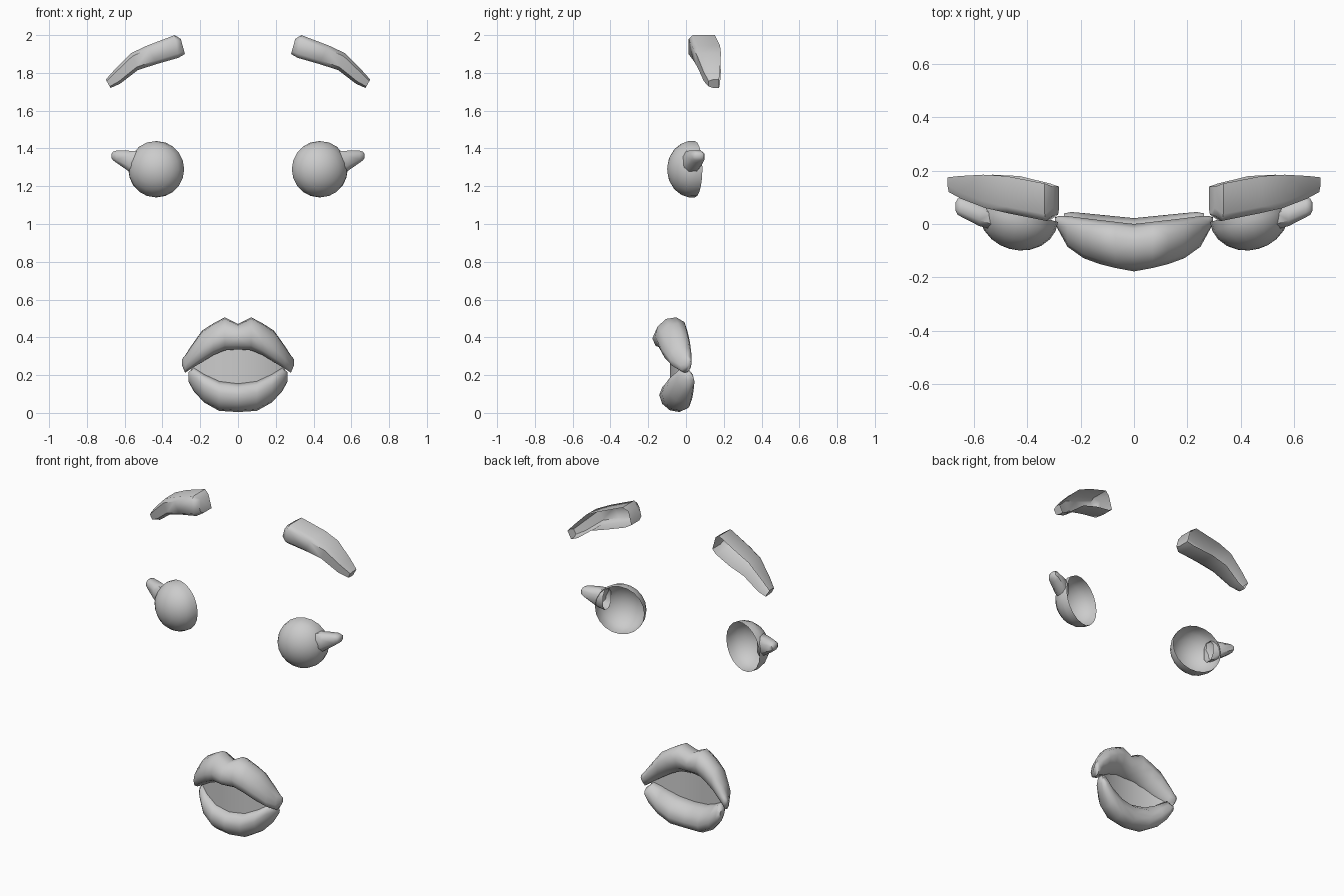
import bpy, bmesh, math
from mathutils import Vector, Matrix

if "Cube" in bpy.data.objects:
    bpy.data.objects.remove(bpy.data.objects["Cube"])

grey = bpy.data.materials.new("plain grey")
grey.diffuse_color = (0.6, 0.6, 0.6, 1)
grey.use_nodes = True
grey.node_tree.nodes["Principled BSDF"].inputs["Base Color"].default_value = grey.diffuse_color


def loft(name, rings, closed=True, cap_start=False, cap_end=False, mirror=True, angle=50):
    """Skin a list of equal-length point rings; mirrored across x."""
    bm = bmesh.new()
    rows = [[bm.verts.new(p) for p in r] for r in rings]
    n = len(rows[0])
    for a, b in zip(rows, rows[1:]):
        for i in range(n if closed else n - 1):
            j = (i + 1) % n
            bm.faces.new((a[i], a[j], b[j], b[i]))
    if cap_start:
        bm.faces.new(rows[0])
    if cap_end:
        bm.faces.new(rows[-1])
    bmesh.ops.remove_doubles(bm, verts=bm.verts, dist=1e-5)
    bmesh.ops.recalc_face_normals(bm, faces=bm.faces)
    me = bpy.data.meshes.new(name)
    bm.to_mesh(me)
    bm.free()
    me.materials.append(grey)
    ob = bpy.data.objects.new(name, me)
    bpy.context.collection.objects.link(ob)
    bpy.ops.object.select_all(action='DESELECT')
    ob.select_set(True)
    bpy.context.view_layer.objects.active = ob
    bpy.ops.object.shade_smooth_by_angle(angle=math.radians(angle))
    if mirror:
        ob.modifiers.new("mirror", 'MIRROR')
    return ob


# Eyebrows: bevelled bars, open at the back
# (top x, top z, bottom x, bottom z, front y, back y)
brow = [(.303, 1.98, .281, 1.90, .035, .14), (.335, 2.0, .315, 1.88, .012, .152),
        (.48, 1.945, .43, 1.847, .04, .18), (.565, 1.905, .53, 1.815, .06, .185),
        (.655, 1.815, .625, 1.742, .095, .18), (.70, 1.765, .675, 1.72, .12, .175)]
rings = []
for tx, tz, bx, bz, f, b in brow:
    t, d = Vector((tx, 0, tz)), Vector((bx - tx, 0, bz - tz))
    rings.append([t + d * s + Vector((0, y, 0)) for s, y in
                  ((0, b), (0, f + .025), (.18, f), (.82, f), (1, f + .025), (1, b))])
loft("eyebrows", rings, closed=False, cap_start=True, cap_end=True)

# Eyes: hollow domes turned slightly outward
R, D, SEG = .15, .128, 20
turn = Matrix.Translation((.433, .03, 1.29)) @ Matrix.Rotation(.27, 4, 'Z')
rings = [[turn @ Vector((R * math.cos(a) * math.cos(t), -D * math.sin(a),
                         R * math.cos(a) * math.sin(t)))
          for t in (2 * math.pi * i / SEG for i in range(SEG))]
         for a in (math.radians(v) for v in (-8, 8, 24, 42, 60, 76, 90))]
loft("eyes", rings, angle=60)

# Outer lashes: tapered pegs, open at the eye end
# (x, low z, high z, front y, back y)
lash = [(.535, 1.26, 1.385, -.02, .06), (.58, 1.28, 1.388, -.008, .08),
        (.645, 1.325, 1.388, .025, .098), (.662, 1.338, 1.382, .035, .095),
        (.67, 1.35, 1.37, .05, .08)]
rings = []
for x, lo, hi, f, b in lash:
    c = .25
    h, w = hi - lo, b - f
    rings.append([(x, f + w * u, lo + h * v) for u, v in
                  ((c, 0), (1 - c, 0), (1, c), (1, 1 - c), (1 - c, 1), (c, 1), (0, 1 - c), (0, c))])
loft("lashes", rings, cap_end=True)


def lip(name, stations, lean):
    """Tube of oval sections: (x, front y, back y, bottom z, top z)."""
    out = []
    for x, f, b, lo, hi in stations:
        cy, cz, ry, rz = (f + b) / 2, (lo + hi) / 2, (b - f) / 2, (hi - lo) / 2
        ring = []
        for i in range(10):
            a = math.radians(36 * i)
            ring.append((x, cy + ry * math.cos(a), cz + rz * math.sin(a + lean)))
        out.append(ring)
    loft(name, out, cap_end=True, angle=75)


# Upper lip with a dip in the middle
lip("upper_lip", [(0, -.178, 0, .335, .472), (.07, -.165, .008, .33, .507),
                  (.13, -.15, .015, .305, .475), (.19, -.128, .022, .268, .437),
                  (.25, -.085, .03, .232, .352), (.28, -.03, .03, .212, .305),
                  (.296, .0, .026, .25, .285)], .15)

# Lower lip
lip("lower_lip", [(0, -.142, .022, .004, .155), (.1, -.13, .032, .01, .168),
                  (.18, -.1, .04, .055, .205), (.235, -.05, .045, .115, .24),
                  (.262, -.01, .04, .165, .215)], -.2)

# Inner mouth panel curving back toward the corners
panel = [(0, -.085, .09, .4), (.1, -.075, .1, .38), (.19, -.045, .15, .33), (.25, -.01, .19, .26)]
loft("mouth_panel", [[(x, y, lo), (x, y, hi)] for x, y, lo, hi in panel], closed=False)
